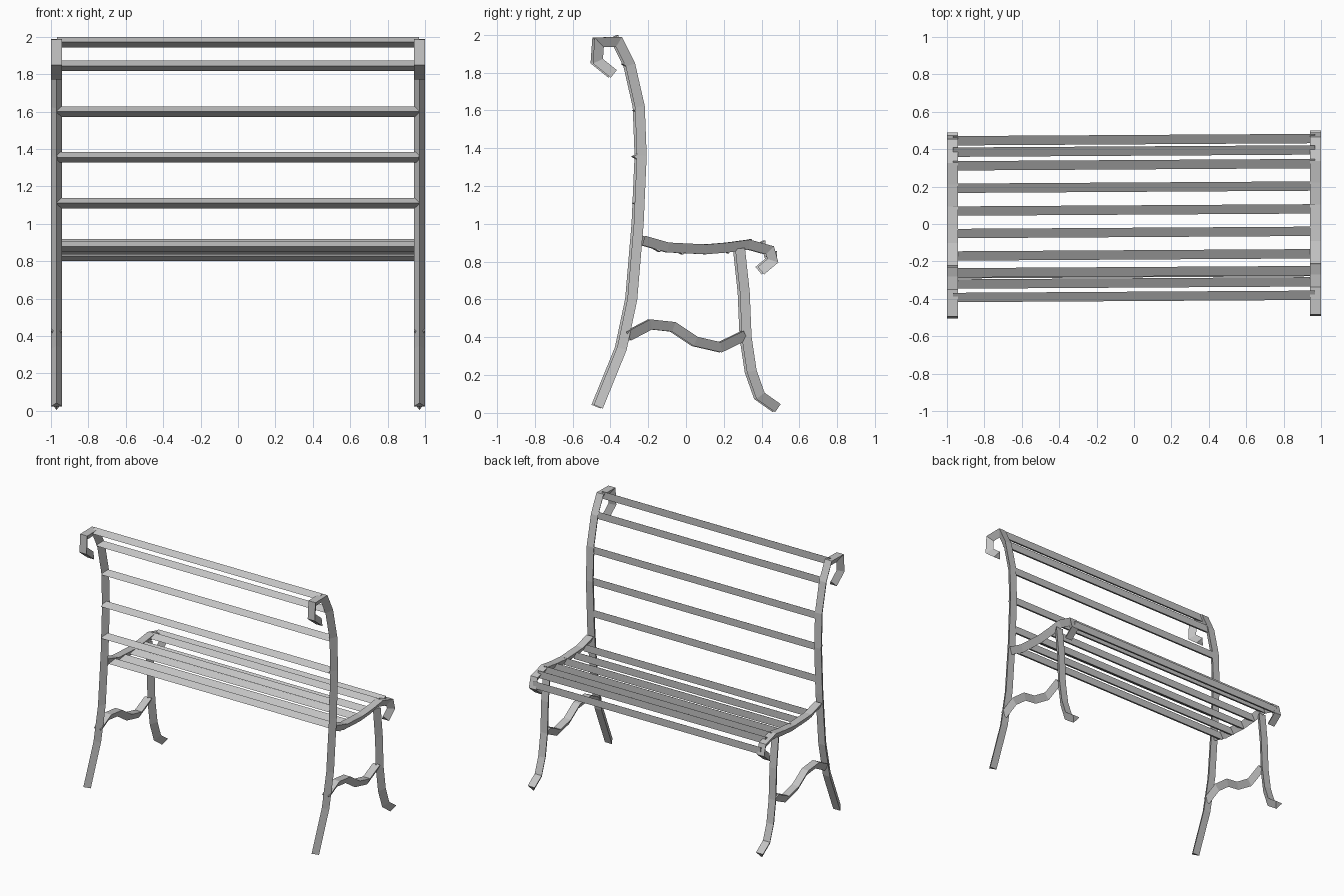
import bpy
import bmesh
from mathutils import Vector

cube = bpy.data.objects.get("Cube")
if cube:
    bpy.data.objects.remove(cube, do_unlink=True)

# One grey metal for the whole bench
metal = bpy.data.materials.new("grey metal")
metal.use_nodes = True
GREY = (0.55, 0.55, 0.55, 1)
metal.diffuse_color = GREY
metal.node_tree.nodes["Principled BSDF"].inputs["Base Color"].default_value = GREY

SKEW = 0.006   # small twist of the bench: +x side sits a little further forward


def loft(name, rings):
    """Join triangular rings into a closed, flat-shaded bar."""
    bm = bmesh.new()
    loops = [[bm.verts.new(p) for p in ring] for ring in rings]
    for a, b in zip(loops, loops[1:]):
        for i in range(3):
            j = (i + 1) % 3
            bm.faces.new((a[i], a[j], b[j], b[i]))
    bm.faces.new(loops[0])
    bm.faces.new(loops[-1])
    bmesh.ops.recalc_face_normals(bm, faces=bm.faces)
    mesh = bpy.data.meshes.new(name)
    bm.to_mesh(mesh)
    bm.free()
    mesh.materials.append(metal)
    obj = bpy.data.objects.new(name, mesh)
    bpy.context.collection.objects.link(obj)


def bar(name, path, side, depth=0.052, half_width=0.03):
    """Sweep a triangle along a (y, z) path, its flat face to the right of travel."""
    pts = [Vector(p) for p in path]
    dirs = [(b - a).normalized() for a, b in zip(pts, pts[1:])]
    rings = []
    for i, p in enumerate(pts):
        d0, d1 = dirs[max(i - 1, 0)], dirs[min(i, len(dirs) - 1)]
        t = (d0 + d1).normalized()
        n = Vector((t.y, -t.x)) * (depth / 2 / t.dot(d1))
        flat, apex = p + n, p - n
        x, dy = side * 0.97, side * SKEW
        rings.append([(x - half_width, flat.x + dy, flat.y),
                      (x + half_width, flat.x + dy, flat.y),
                      (x, apex.x + dy, apex.y)])
    loft(name, rings)


def slat(name, y, z, depth=0.05, half_height=0.028):
    """Triangular slat with a flat front and a ridge at the back."""
    loft(name, [[(s * 0.967, y + s * SKEW, z - half_height),
                 (s * 0.967, y + s * SKEW, z + half_height),
                 (s * 0.967, y + s * SKEW - depth, z)] for s in (-1, 1)])


# Side frames: paths in (y, z)
frame_parts = {
    "back_post": [(-0.47, 0.033), (-0.345, 0.34), (-0.29, 0.6), (-0.256, 1.0),
                  (-0.24, 1.36), (-0.25, 1.62), (-0.3, 1.84), (-0.36, 1.962),
                  (-0.465, 1.96), (-0.472, 1.86), (-0.388, 1.793)],
    "front_leg": [(0.48, 0.025), (0.388, 0.09), (0.342, 0.22), (0.315, 0.4),
                  (0.305, 0.64), (0.28, 0.87)],
    "seat_rail": [(0.39, 0.752), (0.453, 0.805), (0.438, 0.86), (0.33, 0.89),
                  (0.22, 0.875), (0.1, 0.865), (-0.1, 0.875), (-0.23, 0.912)],
    "stretcher": [(0.31, 0.41), (0.18, 0.347), (0.045, 0.378), (-0.07, 0.455),
                  (-0.19, 0.468), (-0.31, 0.405)],
}
for part, path in frame_parts.items():
    for label, side in (("left", 1), ("right", -1)):
        bar(f"{label}_{part}", path, side)

# Backrest slats, bottom to top: (front y, z)
for i, (y, z) in enumerate([(-0.232, 1.11), (-0.235, 1.355), (-0.23, 1.6),
                            (-0.29, 1.845), (-0.362, 1.971)]):
    slat(f"back_slat_{i + 1}", y, z)

# Seat slats, front to back
for i, (y, z) in enumerate([(0.476, 0.828), (0.415, 0.885), (0.342, 0.892),
                            (0.222, 0.872), (0.1, 0.865), (-0.02, 0.865),
                            (-0.14, 0.878)]):
    slat(f"seat_slat_{i + 1}", y, z)
